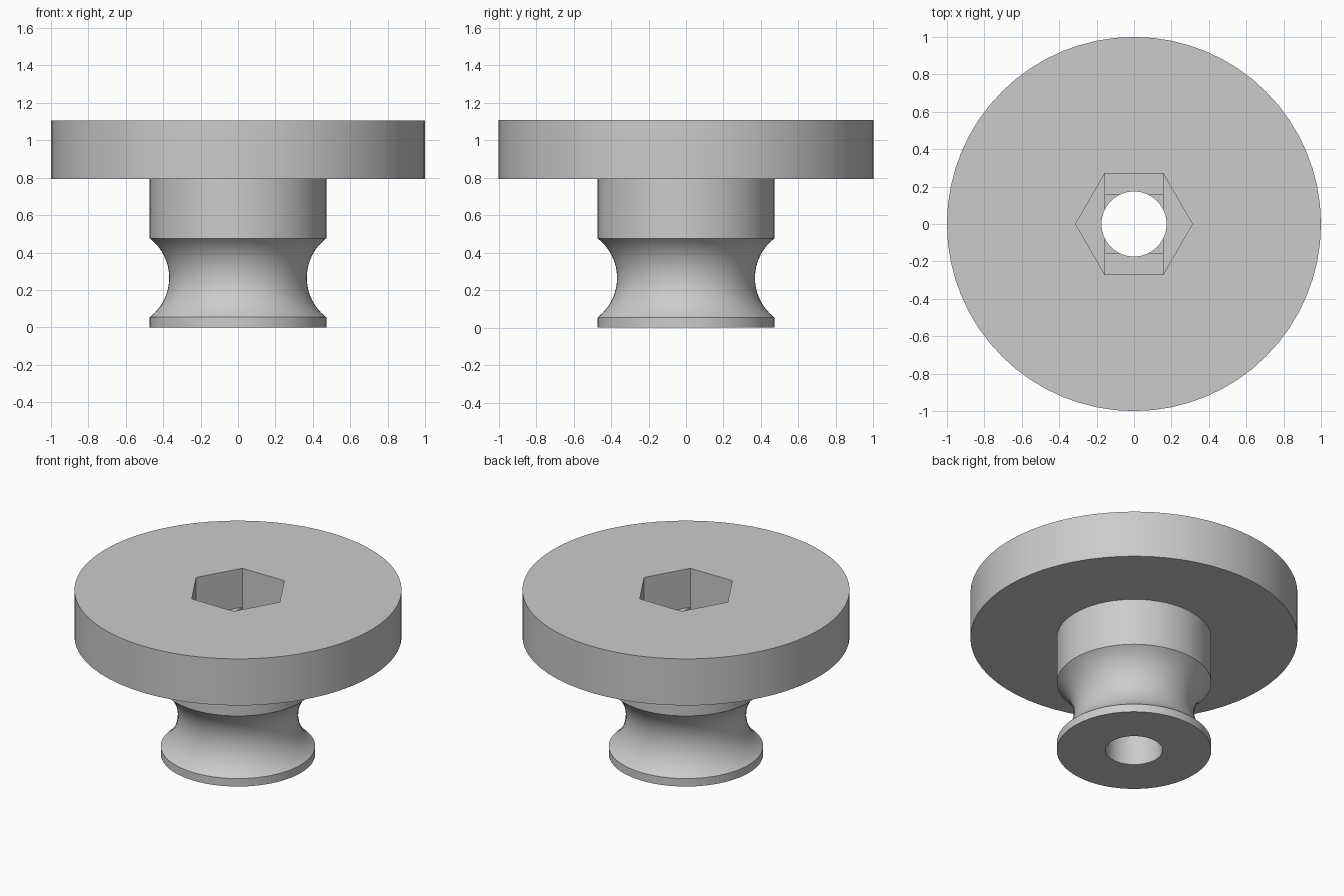
import bpy, bmesh, math

if "Cube" in bpy.data.objects:
    bpy.data.objects.remove(bpy.data.objects["Cube"])

SEGMENTS = 64
HEIGHT, DISC_BOTTOM = 1.107, 0.793
DISC_R, HUB_R, BORE_R = 1.0, 0.472, 0.174
GROOVE_LOW, GROOVE_HIGH, GROOVE_DEPTH = 0.054, 0.476, 0.104
HEX_R, SLOT_HALF = 0.312, 0.155
HEX_FLOOR, LAYER = 0.845, 0.02

grey = bpy.data.materials.new("plain grey")
grey.use_nodes = True
grey.diffuse_color = (0.6, 0.6, 0.6, 1)
grey.node_tree.nodes["Principled BSDF"].inputs["Base Color"].default_value = (0.6, 0.6, 0.6, 1)


def make_object(name, bm):
    bmesh.ops.recalc_face_normals(bm, faces=bm.faces)
    mesh = bpy.data.meshes.new(name)
    bm.to_mesh(mesh)
    bm.free()
    mesh.materials.append(grey)
    obj = bpy.data.objects.new(name, mesh)
    bpy.context.collection.objects.link(obj)
    return obj


def lathe(name, profile):
    """Spin a closed (radius, z) profile around the z axis."""
    bm = bmesh.new()
    verts = [bm.verts.new((r, 0, z)) for r, z in profile]
    edges = [bm.edges.new((v, verts[i - 1])) for i, v in enumerate(verts)]
    bmesh.ops.spin(bm, geom=verts + edges, cent=(0, 0, 0), axis=(0, 0, 1),
                   angle=math.tau, steps=SEGMENTS, use_merge=True)
    bmesh.ops.remove_doubles(bm, verts=bm.verts, dist=1e-5)
    return make_object(name, bm)


def prism(name, outline, bottom):
    """Upright cutter from the given floor to above the disc."""
    bm = bmesh.new()
    face = bm.faces.new([bm.verts.new((x, y, bottom)) for x, y in outline])
    top = bmesh.ops.extrude_face_region(bm, geom=[face])["geom"]
    bmesh.ops.translate(bm, vec=(0, 0, HEIGHT + 0.1 - bottom),
                        verts=[g for g in top if isinstance(g, bmesh.types.BMVert)])
    obj = make_object(name, bm)
    obj.hide_render = True
    return obj


def rectangle(hx, hy):
    return [(-hx, -hy), (hx, -hy), (hx, hy), (-hx, hy)]


# Concave groove as a circular arc
half = (GROOVE_HIGH - GROOVE_LOW) / 2
arc_r = (half ** 2 + GROOVE_DEPTH ** 2) / (2 * GROOVE_DEPTH)
sweep = math.asin(half / arc_r)
middle = (GROOVE_LOW + GROOVE_HIGH) / 2
centre_r = HUB_R - GROOVE_DEPTH + arc_r
STEPS = 24
groove = []
for i in range(STEPS + 1):
    a = sweep * (2 * i / STEPS - 1)
    groove.append((centre_r - arc_r * math.cos(a), middle + arc_r * math.sin(a)))

# Disc, hub and bore in one turned body
knob = lathe("grooved_knob", [(BORE_R, 0), (HUB_R, 0), *groove,
                              (HUB_R, DISC_BOTTOM), (DISC_R, DISC_BOTTOM),
                              (DISC_R, HEIGHT), (BORE_R, HEIGHT)])

# Hexagonal pocket with a stepped slot and square below it
hexagon = [(HEX_R * math.cos(i * math.pi / 3), HEX_R * math.sin(i * math.pi / 3))
           for i in range(6)]
flat = HEX_R * math.sin(math.pi / 3)
cutters = [prism("hex_pocket_cutter", hexagon, HEX_FLOOR),
           prism("slot_cutter", rectangle(SLOT_HALF, flat - 0.0005), HEX_FLOOR - LAYER),
           prism("square_cutter", rectangle(SLOT_HALF, SLOT_HALF), HEX_FLOOR - 2 * LAYER)]

bpy.ops.object.select_all(action="DESELECT")
knob.select_set(True)
bpy.context.view_layer.objects.active = knob
for cutter in cutters:
    cut = knob.modifiers.new("cut", "BOOLEAN")
    cut.operation, cut.solver, cut.object = "DIFFERENCE", "EXACT", cutter
    bpy.ops.object.modifier_apply(modifier=cut.name)
    bpy.data.objects.remove(cutter)

bpy.ops.object.shade_smooth_by_angle(angle=math.radians(30))
